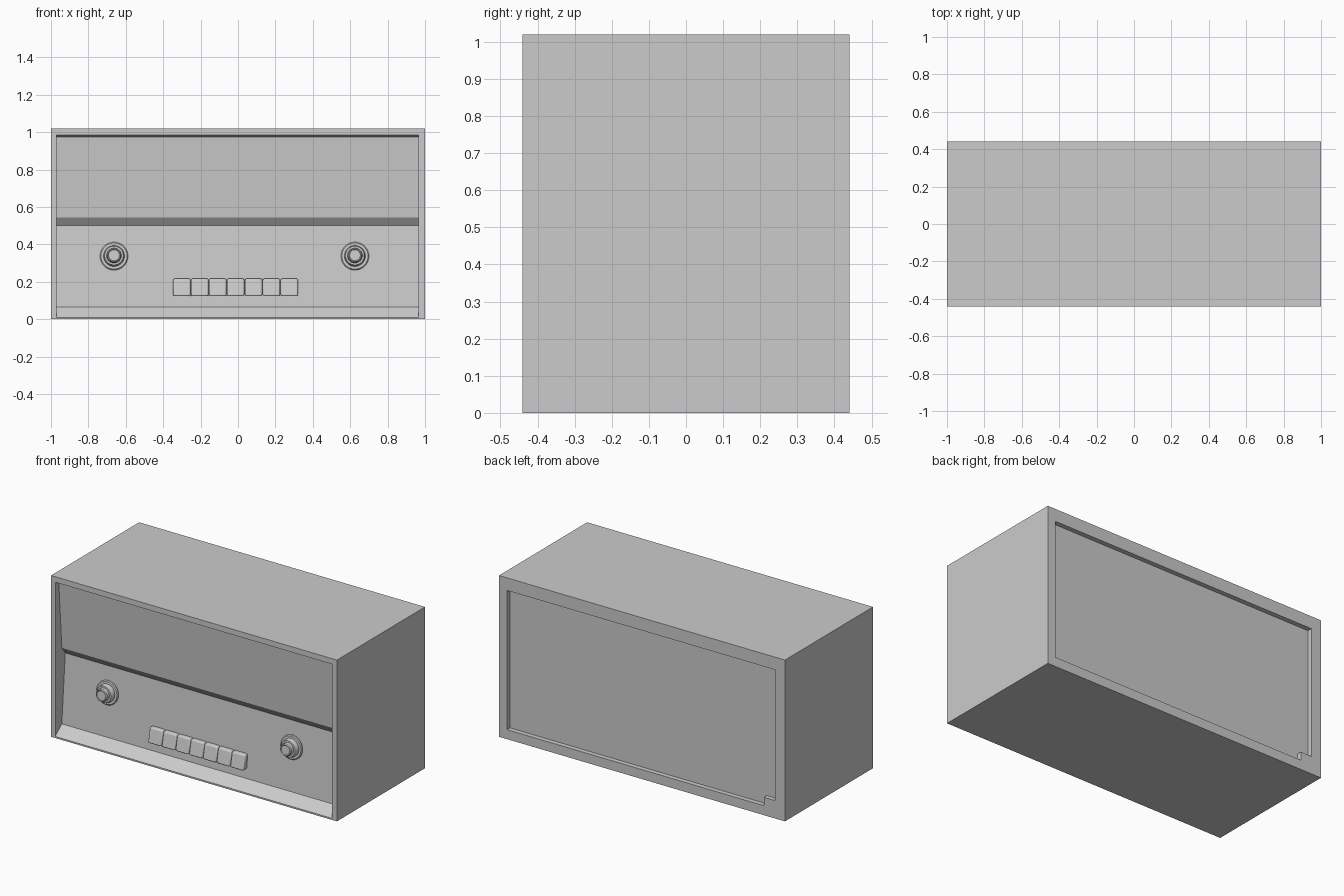
import bpy, bmesh
from math import atan2, pi
from mathutils import Vector, Matrix

if "Cube" in bpy.data.objects:
    bpy.data.objects.remove(bpy.data.objects["Cube"])

LEAN = atan2(0.035, 0.435)          # backward lean of the control panel


def panel_y(z):
    return -0.375 + (z - 0.065) * 0.035 / 0.435


def make_object(name, bm):
    bmesh.ops.recalc_face_normals(bm, faces=bm.faces)
    mesh = bpy.data.meshes.new(name)
    bm.to_mesh(mesh)
    bm.free()
    obj = bpy.data.objects.new(name, mesh)
    bpy.context.collection.objects.link(obj)
    return obj


def prism(name, points, sweep):
    bm = bmesh.new()
    face = bm.faces.new([bm.verts.new(p) for p in points])
    out = bmesh.ops.extrude_face_region(bm, geom=[face], use_keep_orig=True)
    verts = [g for g in out["geom"] if isinstance(g, bmesh.types.BMVert)]
    bmesh.ops.translate(bm, verts=verts, vec=Vector(sweep))
    return make_object(name, bm)


def activate(obj):
    bpy.ops.object.select_all(action='DESELECT')
    obj.select_set(True)
    bpy.context.view_layer.objects.active = obj


def lathe(name, profile, location, steps=40):
    bm = bmesh.new()
    verts = [bm.verts.new((r, 0, h)) for r, h in profile]
    edges = [bm.edges.new(pair) for pair in zip(verts, verts[1:])]
    bmesh.ops.spin(bm, geom=verts + edges, cent=(0, 0, 0), axis=(0, 0, 1),
                   angle=2 * pi, steps=steps)
    bmesh.ops.remove_doubles(bm, verts=bm.verts, dist=0.0001)
    obj = make_object(name, bm)
    obj.data.transform(Matrix.Rotation(pi / 2 - LEAN, 4, 'X'))
    obj.location = location
    activate(obj)
    bpy.ops.object.shade_smooth_by_angle(angle=0.6)
    return obj


# Cabinet block
cabinet = prism("cabinet", [(-1, -.44, 0), (1, -.44, 0), (1, .44, 0), (-1, .44, 0)], (0, 0, 1.02))

# Front recess: sloped ledge, control panel, angled step and speaker panel
front = [(-.5, .01), (-.44, .01), (-.375, .065), (-.34, .50),
         (-.375, .545), (-.405, .973), (-.44, .985), (-.5, .985)]
front_cut = prism("front_recess_cutter", [(-.97, y, z) for y, z in front], (1.935, 0, 0))

# Shallow back recess with a notched lower corner
back = [(.944, .06), (.944, .94), (-.93, .94), (-.93, .113), (-.853, .113), (-.853, .06)]
back_cut = prism("back_recess_cutter", [(x, .41, z) for x, z in back], (0, .1, 0))

for cutter in (front_cut, back_cut):
    cutter.hide_render = True
    activate(cabinet)
    mod = cabinet.modifiers.new("recess", 'BOOLEAN')
    mod.operation, mod.solver, mod.object = 'DIFFERENCE', 'EXACT', cutter
    bpy.ops.object.modifier_apply(modifier=mod.name)
    bpy.data.objects.remove(cutter)

# Two stepped knobs
knob = [(0, -.01), (.075, -.01), (.075, .006), (.070, .011), (.056, .011), (.054, .036),
        (.050, .041), (.040, .041), (.038, .064), (.033, .069), (.029, .066), (0, .066)]
for side, x in (("left", -.663), ("right", .625)):
    lathe(side + "_knob", knob, (x, panel_y(.337), .337))

# Row of seven wedge-shaped push buttons
wedge = [(-.355, .123), (-.408, .123), (-.388, .217), (-.355, .217)]
for i in range(7):
    x = -.347 + i * .0958
    button = prism(f"push_button_{i + 1}", [(x, y, z) for y, z in wedge], (.0935, 0, 0))
    bevel = button.modifiers.new("rounding", 'BEVEL')
    bevel.width, bevel.segments = .009, 3
    activate(button)
    bpy.ops.object.shade_smooth_by_angle(angle=0.6)
